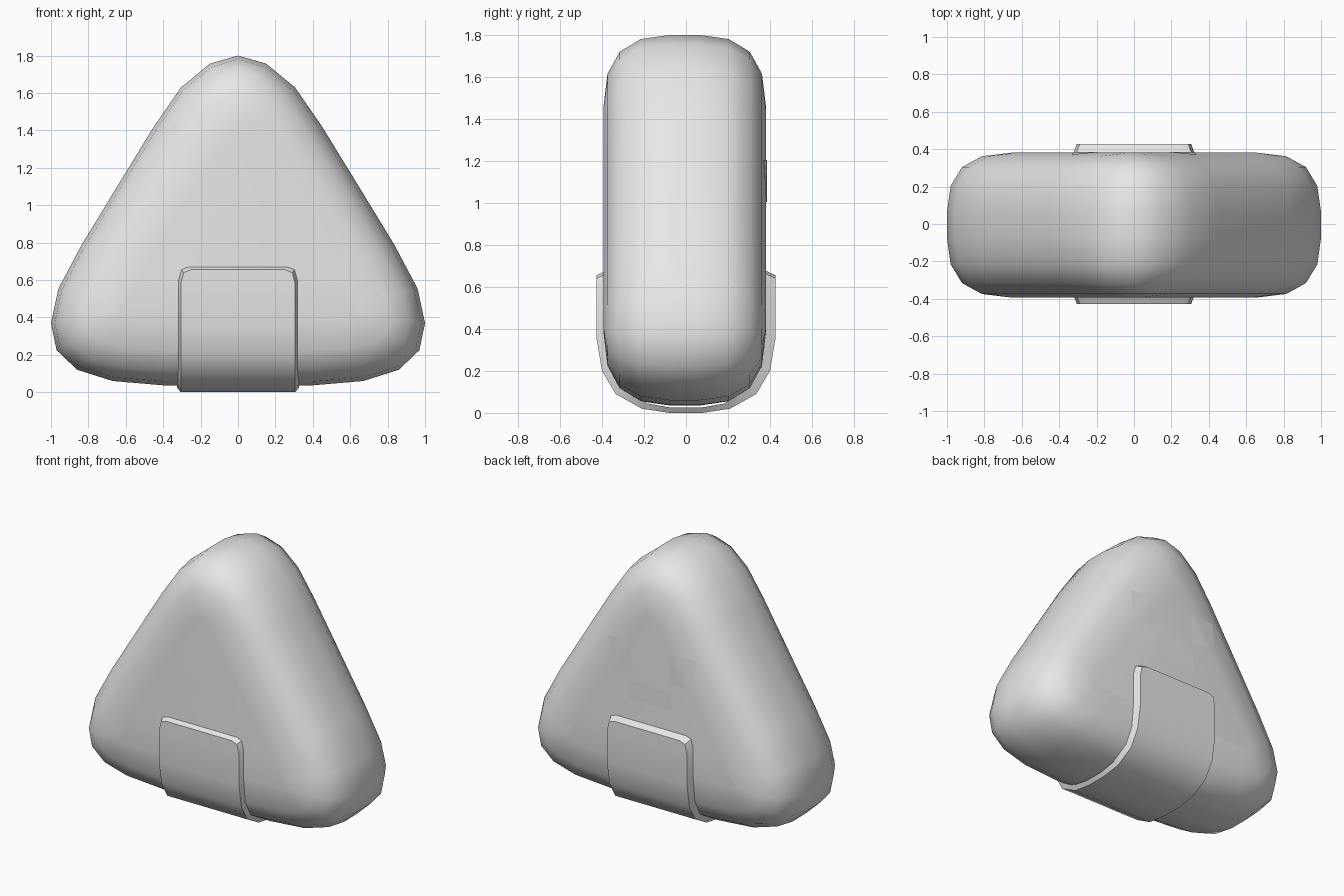
import bpy, bmesh, math

cube = bpy.data.objects.get("Cube")
if cube:
    bpy.data.objects.remove(cube, do_unlink=True)

grey = bpy.data.materials.new("plain_grey")
grey.use_nodes = True
grey.diffuse_color = (0.8, 0.8, 0.8, 1)
grey.node_tree.nodes["Principled BSDF"].inputs["Base Color"].default_value = (0.8, 0.8, 0.8, 1)


def finish(name, bm, angle):
    """Turn a bmesh into a named, smooth-shaded object."""
    bmesh.ops.recalc_face_normals(bm, faces=bm.faces)
    mesh = bpy.data.meshes.new(name)
    bm.to_mesh(mesh)
    bm.free()
    mesh.materials.append(grey)
    obj = bpy.data.objects.new(name, mesh)
    bpy.context.collection.objects.link(obj)
    bpy.ops.object.select_all(action='DESELECT')
    obj.select_set(True)
    bpy.context.view_layer.objects.active = obj
    bpy.ops.object.shade_smooth_by_angle(angle=math.radians(angle))
    return obj


def loft(bm, rings):
    """Skin closed rings of equal length and cap both ends."""
    rows = [[bm.verts.new(p) for p in ring] for ring in rings]
    for a, b in zip(rows, rows[1:]):
        for i in range(len(a)):
            j = (i + 1) % len(a)
            bm.faces.new((a[i], a[j], b[j], b[i]))
    bm.faces.new(rows[0])
    bm.faces.new(rows[-1])


def mirrored(half):
    """Close a half outline that starts and ends on the centre line."""
    return half + [(-x, z) for x, z in half[-2:0:-1]]


# Rounded triangular body: wide outline shrinking to a flat triangle at each face
outline = mirrored([(0, 1.8), (.15, 1.757), (.305, 1.63), (.45, 1.42), (.64, 1.11), (.835, .79),
                    (.96, .555), (1, .37), (.97, .225), (.86, .12), (.67, .06), (.4, .037), (0, .035)])
flat = mirrored([(0, 1.45), (.03, 1.43), (.06, 1.38), (.11, 1.3), (.33, .94), (.54, .6),
                 (.62, .48), (.65, .43), (.645, .405), (.6, .395), (.5, .39), (.32, .39), (0, .39)])
steps = [(.07, 0), (.21, .057), (.31, .23), (.368, .53), (.388, 1)]
layers = [(-y, t) for y, t in reversed(steps)] + steps
bm = bmesh.new()
loft(bm, [[(ox + (ix - ox) * t, y - .006, oz + (iz - oz) * t)
           for (ox, oz), (ix, iz) in zip(outline, flat)] for y, t in layers])
body = finish("body", bm, 60)

# Wrap: a chamfered strip running down the front, under the base and up the back
half_path = [(.427, .655, .25), (.427, .64, .29), (.427, .58, .306), (.427, .36, .306),
             (.4, .2, .306), (.335, .09, .306), (.21, .02, .306), (.08, 0, .306)]
path = [(-y, z, w) for y, z, w in half_path] + half_path[::-1]
bm = bmesh.new()
loft(bm, [[(-w - .02, y * .875, z + .025), (-w, y, z), (w, y, z), (w + .02, y * .875, z + .025)]
          for y, z, w in path])
finish("wrap", bm, 32)


# Face: thin plates laid over the curved back
def plate(name, x, z, width, height):
    bm = bmesh.new()
    bmesh.ops.create_grid(bm, x_segments=6, y_segments=6, size=.5)
    for v in bm.verts:
        v.co = (x + v.co.x * width, .6, z + v.co.y * height)
    obj = finish(name, bm, 40)
    wrap = obj.modifiers.new("lay_on_body", 'SHRINKWRAP')
    wrap.target = body
    wrap.wrap_method = 'PROJECT'
    wrap.use_project_y = True
    wrap.use_project_x = wrap.use_project_z = False
    wrap.use_negative_direction = True
    wrap.use_positive_direction = True
    wrap.offset = .004


for name, side in (("left_eye", 1), ("right_eye", -1)):
    plate(name, side * .24, 1.105, .185, .2)
plate("mouth", 0, .883, .32, .125)
